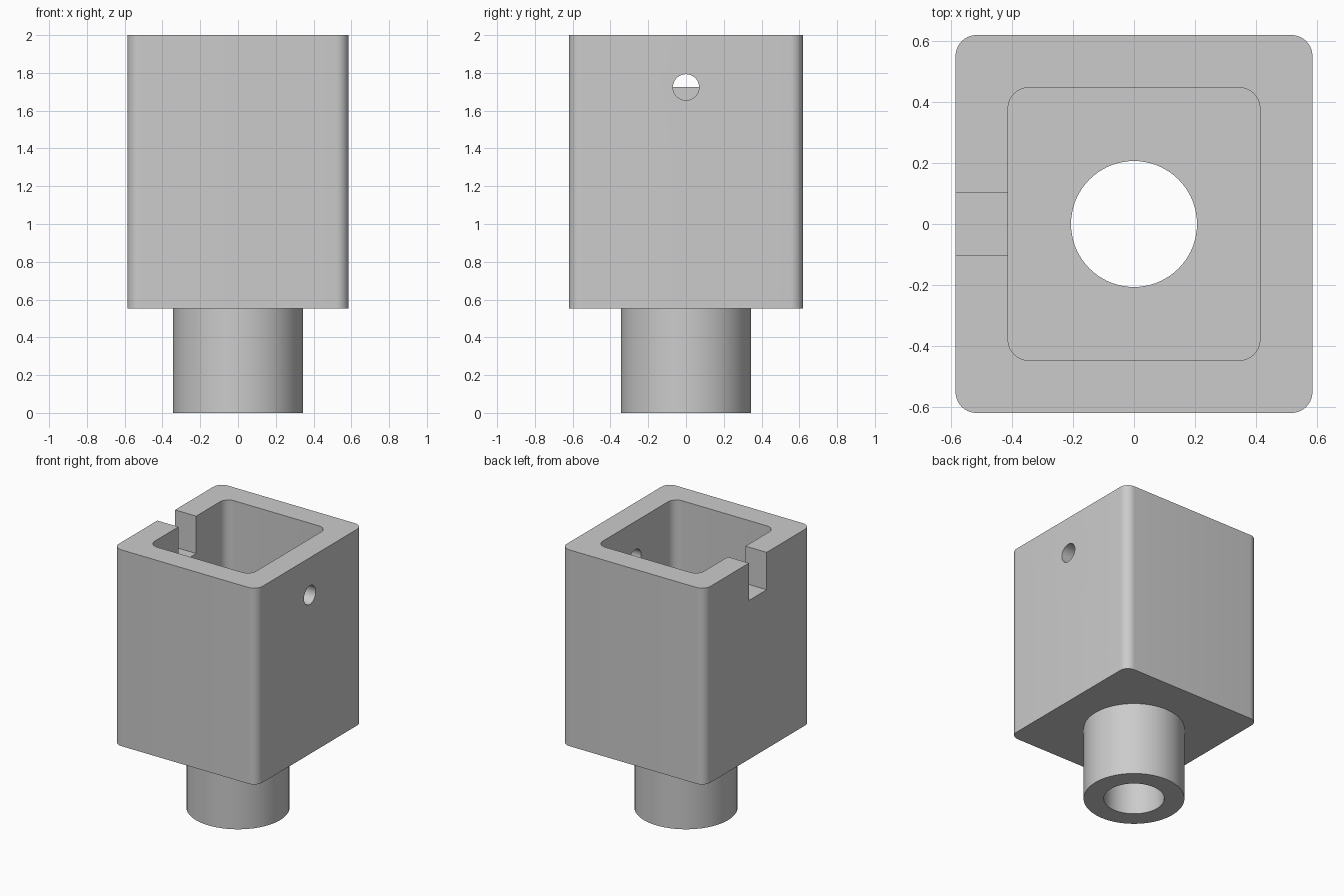
import bpy
import bmesh
from math import pi, sin, cos, radians
from mathutils import Matrix

if "Cube" in bpy.data.objects:
    bpy.data.objects.remove(bpy.data.objects["Cube"])

U = 2 / 58          # one design unit; the part is 58 units tall
SHOULDER = 16       # underside of the box
FLOOR = 21          # inside floor of the box
TOP = 58
PORT = 50           # height of the cross hole and of the notch bottom


def rounded_rect(width, depth, radius, steps=10):
    """Outline of a rectangle with rounded corners, counter-clockwise."""
    points = []
    for i, (sx, sy) in enumerate([(1, 1), (-1, 1), (-1, -1), (1, -1)]):
        cx, cy = sx * (width / 2 - radius), sy * (depth / 2 - radius)
        for k in range(steps + 1):
            a = pi / 2 * (i + k / steps)
            points.append((cx + radius * cos(a), cy + radius * sin(a)))
    return points


def circle(radius, steps=72):
    return [(radius * cos(2 * pi * k / steps), radius * sin(2 * pi * k / steps))
            for k in range(steps)]


def prism(name, outline, z0, z1, matrix=Matrix()):
    """Solid made by extruding an outline from z0 to z1."""
    bm = bmesh.new()
    base = bm.faces.new([bm.verts.new((x, y, z0)) for x, y in outline])
    extruded = bmesh.ops.extrude_face_region(bm, geom=[base])["geom"]
    top = [v for v in extruded if isinstance(v, bmesh.types.BMVert)]
    bmesh.ops.translate(bm, verts=top, vec=(0, 0, z1 - z0))
    bmesh.ops.recalc_face_normals(bm, faces=bm.faces)
    bm.transform(Matrix.Scale(U, 4) @ matrix)
    mesh = bpy.data.meshes.new(name)
    bm.to_mesh(mesh)
    bm.free()
    obj = bpy.data.objects.new(name, mesh)
    bpy.context.collection.objects.link(obj)
    return obj


def combine(target, tool, operation):
    """Apply a boolean to the target and discard the tool."""
    tool.hide_render = True
    mod = target.modifiers.new(tool.name, "BOOLEAN")
    mod.operation = operation
    mod.solver = "EXACT"
    mod.object = tool
    bpy.context.view_layer.objects.active = target
    bpy.ops.object.modifier_apply(modifier=mod.name)
    bpy.data.objects.remove(tool)


# Rounded box with a round stem below
housing = prism("socket_housing", rounded_rect(34, 36, 2), SHOULDER, TOP)
combine(housing, prism("stem", circle(10), 0, SHOULDER + 2), "UNION")

# Open cavity and bore through the stem
combine(housing, prism("cavity", rounded_rect(24, 26, 2), FLOOR, TOP + 2), "DIFFERENCE")
combine(housing, prism("bore", circle(6), -2, FLOOR + 2), "DIFFERENCE")

# Open notch in the right wall
notch = [(-19, -3), (-10, -3), (-10, 3), (-19, 3)]
combine(housing, prism("notch", notch, PORT, TOP + 2), "DIFFERENCE")

# Round cross hole in the left wall
along_x = Matrix.Translation((0, 0, PORT)) @ Matrix.Rotation(pi / 2, 4, "Y")
combine(housing, prism("cross_hole", circle(2, 48), 10, 19, along_x), "DIFFERENCE")

# Plain grey finish
grey = bpy.data.materials.new("light_grey")
grey.use_nodes = True
colour = (0.6, 0.6, 0.6, 1)
grey.diffuse_color = colour
grey.node_tree.nodes["Principled BSDF"].inputs["Base Color"].default_value = colour
housing.data.materials.clear()
housing.data.materials.append(grey)
for face in housing.data.polygons:
    face.material_index = 0

# Smooth curved walls, crisp edges
bpy.ops.object.select_all(action="DESELECT")
housing.select_set(True)
bpy.context.view_layer.objects.active = housing
bpy.ops.object.shade_smooth_by_angle(angle=radians(30))
